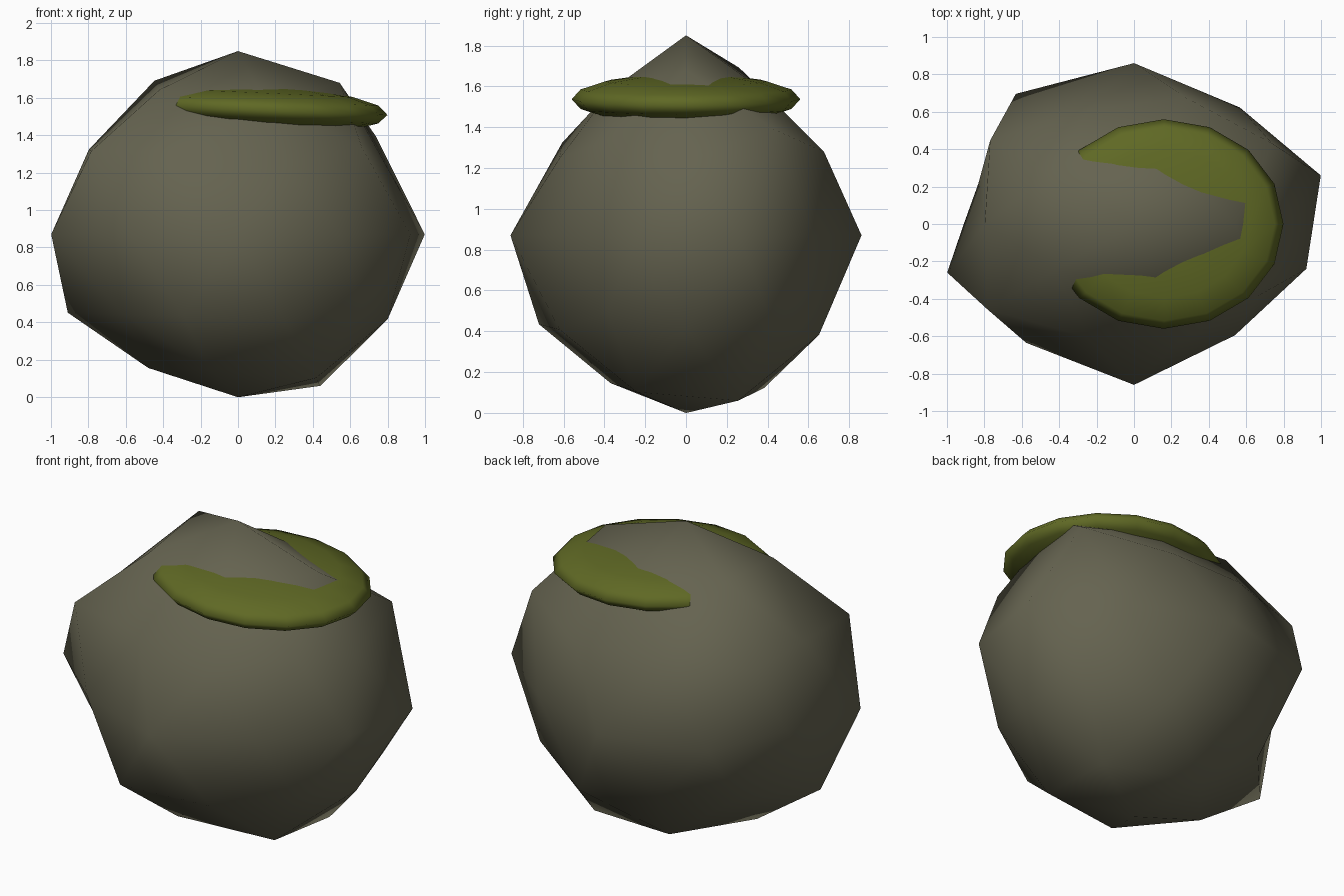
import bpy, bmesh, math
from mathutils import Matrix

if "Cube" in bpy.data.objects:
    bpy.data.objects.remove(bpy.data.objects["Cube"])


def material(name, rgb):
    m = bpy.data.materials.new(name)
    m.diffuse_color = (*rgb, 1)
    m.use_nodes = True
    m.node_tree.nodes["Principled BSDF"].inputs["Base Color"].default_value = m.diffuse_color
    return m


def make_object(name, bm, mat):
    me = bpy.data.meshes.new(name)
    bmesh.ops.recalc_face_normals(bm, faces=bm.faces)
    for f in bm.faces:
        f.smooth = True
    bm.to_mesh(me)
    bm.free()
    me.materials.append(mat)
    ob = bpy.data.objects.new(name, me)
    bpy.context.collection.objects.link(ob)
    return ob


stone = material("stone grey brown", (0.13, 0.125, 0.08))
green = material("moss green", (0.115, 0.14, 0.018))

# Boulder: icosphere pushed in and out, one factor per vertex,
# ordered ring by ring from the bottom, then by angle around z
FACTORS = [
    .757,
    .828, .765, .73, .74, .785,
    .752, .806, .70, .71, .765,
    .775, .76, .814, .847, .73,
    .84, .77, .86, .86, .70, .84, .785, .86, .735, .775,
    .71, .795, .85, .867, .73,
    .86, .75, .75, .75, .77,
    .828, .735, .84, .79, .73,
    .852,
]
bm = bmesh.new()
bmesh.ops.create_icosphere(bm, subdivisions=2, radius=1)
ordered = sorted(bm.verts, key=lambda v: (
    round(v.co.z, 2), round(math.degrees(math.atan2(v.co.y, v.co.x))) % 360))
for v, f in zip(ordered, FACTORS):
    v.co = (v.co.x * 1.25 * f, v.co.y * f, 0.87 + v.co.z * 1.15 * f)
make_object("boulder", bm, stone)

# Moss: flattened sphere, slightly tilted, sunk into the top
bm = bmesh.new()
bmesh.ops.create_uvsphere(
    bm, u_segments=16, v_segments=8, radius=1,
    matrix=Matrix.Translation((0.16, 0, 1.537))
    @ Matrix.Rotation(math.radians(2.6), 4, 'Y')
    @ Matrix.Diagonal((0.64, 0.56, 0.124, 1)))
make_object("moss_patch", bm, green)
